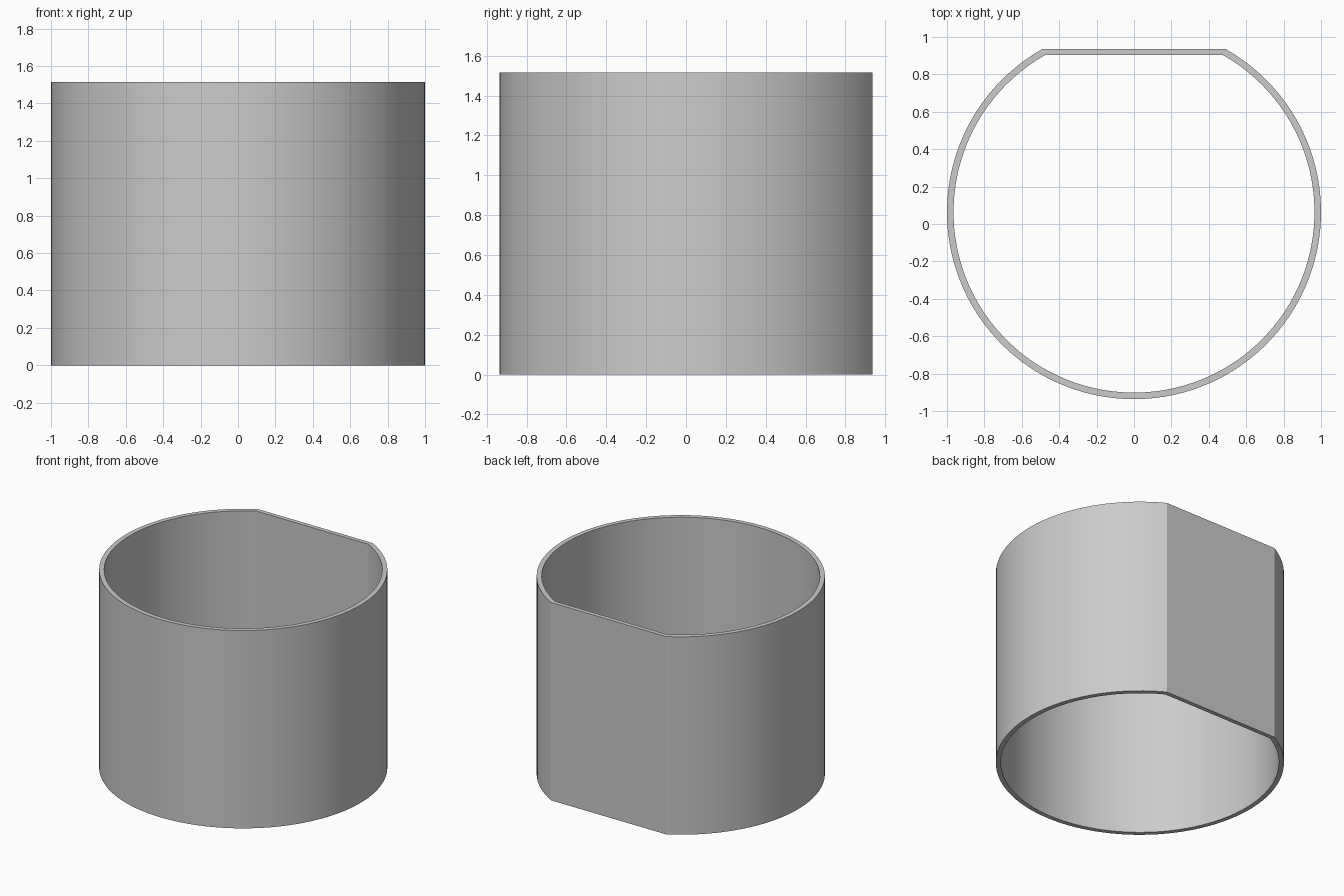
import bpy, bmesh, math

if "Cube" in bpy.data.objects:
    bpy.data.objects.remove(bpy.data.objects["Cube"], do_unlink=True)

HEIGHT = 1.515
CENTRE_Y = -0.0635 + 0.127   # circle centre, so the flattened ring is centred on y
SEGMENTS = 96

grey = bpy.data.materials.new("plain grey")
grey.use_nodes = True
colour = (0.6, 0.6, 0.6, 1)
grey.diffuse_color = colour
grey.node_tree.nodes["Principled BSDF"].inputs["Base Color"].default_value = colour


def flattened_circle(radius, flat):
    """Arc from one end of the back flat, round the front, to the other end."""
    start = math.asin(flat / radius)
    sweep = -math.pi - 2 * start
    start = math.pi - start
    sweep = 2 * math.pi - (math.pi - 2 * math.asin(flat / radius))
    angles = [start + sweep * i / SEGMENTS for i in range(SEGMENTS + 1)]
    return [(radius * math.cos(a), CENTRE_Y + radius * math.sin(a)) for a in angles]


# Ring wall: outer and inner outlines at the bottom and top, bridged all round
bm = bmesh.new()
outer = flattened_circle(1.0, 0.873)
inner = flattened_circle(0.965, 0.84)
loops = [[bm.verts.new((x, y, z)) for x, y in outline]
         for outline, z in ((outer, 0), (outer, HEIGHT), (inner, HEIGHT), (inner, 0))]
count = len(outer)
for k in range(4):
    a, b = loops[k], loops[(k + 1) % 4]
    for i in range(count):
        j = (i + 1) % count
        bm.faces.new((a[i], a[j], b[j], b[i]))
bmesh.ops.recalc_face_normals(bm, faces=bm.faces)

mesh = bpy.data.meshes.new("flat_backed_ring")
bm.to_mesh(mesh)
bm.free()
mesh.materials.append(grey)
ring = bpy.data.objects.new("flat_backed_ring", mesh)
bpy.context.collection.objects.link(ring)

# Smooth curved walls, sharp rims and flat edges
bpy.context.view_layer.objects.active = ring
ring.select_set(True)
bpy.ops.object.shade_smooth_by_angle(angle=math.radians(20))
